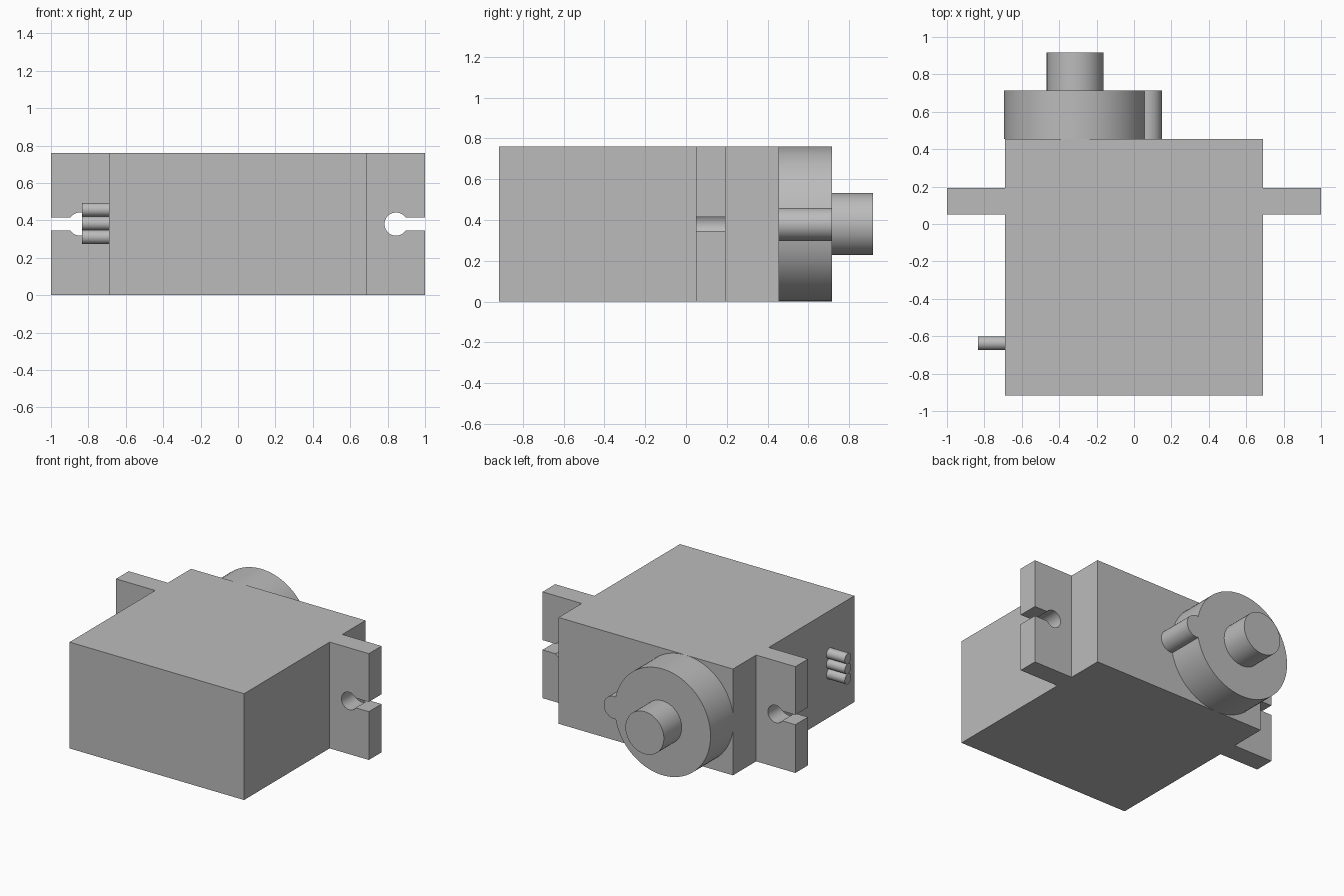
import bpy, bmesh
from math import pi, sin, cos, acos, asin, radians
from mathutils import Vector

cube = bpy.data.objects.get("Cube")
if cube:
    bpy.data.objects.remove(cube, do_unlink=True)

grey = bpy.data.materials.new("plain grey")
grey.use_nodes = True
colour = (0.5, 0.5, 0.5, 1)
grey.diffuse_color = colour
grey.node_tree.nodes["Principled BSDF"].inputs["Base Color"].default_value = colour

MID = 0.38  # height of the horizontal centre plane


def arc(cx, cz, r, start, end, steps):
    """Points along an arc in the x-z plane."""
    angles = [start + (end - start) * i / steps for i in range(steps + 1)]
    return [(cx + r * cos(a), cz + r * sin(a)) for a in angles]


def extrude(name, outline, y0, y1):
    """Extrude an x-z outline from y0 to y1."""
    bm = bmesh.new()
    face = bm.faces.new([bm.verts.new((x, y0, z)) for x, z in outline])
    result = bmesh.ops.extrude_face_region(bm, geom=[face])
    moved = [v for v in result["geom"] if isinstance(v, bmesh.types.BMVert)]
    bmesh.ops.translate(bm, vec=Vector((0, y1 - y0, 0)), verts=moved)
    bmesh.ops.recalc_face_normals(bm, faces=bm.faces)
    mesh = bpy.data.meshes.new(name)
    bm.to_mesh(mesh)
    bm.free()
    obj = bpy.data.objects.new(name, mesh)
    bpy.context.collection.objects.link(obj)
    finish(obj)
    return obj


def finish(obj):
    obj.data.materials.append(grey)
    bpy.ops.object.select_all(action="DESELECT")
    obj.select_set(True)
    bpy.context.view_layer.objects.active = obj
    bpy.ops.object.shade_smooth_by_angle(angle=radians(30))


# Main case
W, H = 0.69, 2 * MID
extrude("case", [(-W, 0), (W, 0), (W, H), (-W, H)], -0.917, 0.455)

# Mounting tabs with keyhole slots open to the outer edge
hole_x, hole_r, slot = 0.845, 0.062, 0.035
a = asin(slot / hole_r)
keyhole = arc(hole_x, MID, hole_r, 2 * pi - a, a, 32)
tab = ([(W, 0), (1, 0), (1, MID - slot)] + keyhole
       + [(1, MID + slot), (1, H), (W, H)])
for name, side in (("left_tab", 1), ("right_tab", -1)):
    extrude(name, [(side * x, z) for x, z in tab], 0.05, 0.193)

# Gear housing: a large disc with a small round lobe on its side
gear_x, big_r, lobe_r, gap = -0.315, MID, 0.08, 0.385
along = (gap ** 2 + big_r ** 2 - lobe_r ** 2) / (2 * gap)
big_a = acos(along / big_r)
lobe_a = acos((along - gap) / lobe_r)
housing = (arc(gear_x, MID, big_r, big_a, 2 * pi - big_a, 72)
           + arc(gear_x + gap, MID, lobe_r, -lobe_a, lobe_a, 24)[1:-1])
extrude("gear_housing", housing, 0.455, 0.715)

# Output shaft
extrude("output_shaft", arc(gear_x, MID, 0.152, 0, 2 * pi, 48)[:-1], 0.715, 0.917)

# Three cable stubs on the right side
for i in (-1, 0, 1):
    bpy.ops.mesh.primitive_cylinder_add(
        vertices=32, radius=0.0365, depth=0.145,
        location=(-W - 0.0725, -0.637, MID + 0.004 + i * 0.073),
        rotation=(0, pi / 2, 0))
    stub = bpy.context.object
    stub.name = f"cable_stub_{i + 2}"
    finish(stub)
